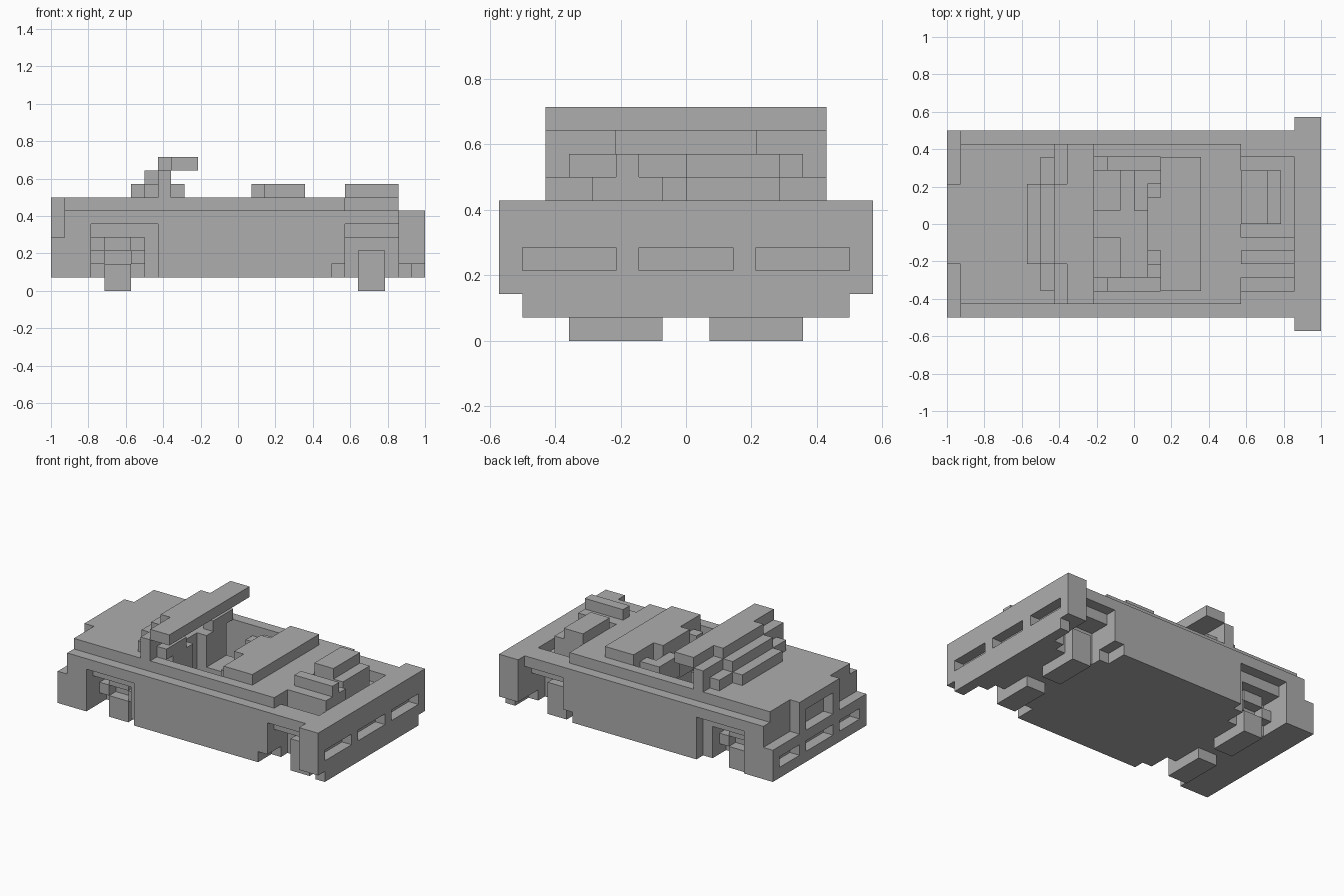
import bpy
import bmesh
from mathutils import Vector

UNIT = 1 / 14  # one building block

default_cube = bpy.data.objects.get("Cube")
if default_cube:
    bpy.data.objects.remove(default_cube, do_unlink=True)

grey = bpy.data.materials.new("plain_grey")
grey.use_nodes = True
grey_value = (0.42, 0.42, 0.42, 1)
grey.diffuse_color = grey_value
grey.node_tree.nodes["Principled BSDF"].inputs["Base Color"].default_value = grey_value


def block(xs, ys, zs):
    """All grid cells inside a box given as three ranges."""
    return {(x, y, z) for x in range(*xs) for y in range(*ys) for z in range(*zs)}


def both_sides(xs, ys, zs):
    """A box and its mirror image across the centre line."""
    return block(xs, ys, zs) | block(xs, (-ys[1], -ys[0]), zs)


def centred(xs, half_width, zs):
    return block(xs, (-half_width, half_width), zs)


def build(name, cells):
    """Skin a set of cells with flat outer faces."""
    bm = bmesh.new()
    corners = {}

    def corner(position):
        key = tuple(round(c) for c in position)
        if key not in corners:
            corners[key] = bm.verts.new(Vector(key) * UNIT)
        return corners[key]

    for cell in cells:
        for axis in range(3):
            for side in (0, 1):
                neighbour = list(cell)
                neighbour[axis] += 1 if side else -1
                if tuple(neighbour) in cells:
                    continue
                u, v = Vector(), Vector()
                u[(axis + 1) % 3] = 1
                v[(axis + 2) % 3] = 1
                start = Vector(cell)
                start[axis] += side
                loop = [start, start + u, start + u + v, start + v]
                if not side:
                    loop.reverse()
                bm.faces.new([corner(p) for p in loop])
    bmesh.ops.dissolve_limit(bm, angle_limit=0.01, verts=bm.verts, edges=bm.edges)
    mesh = bpy.data.meshes.new(name)
    bm.to_mesh(mesh)
    bm.free()
    mesh.materials.append(grey)
    part = bpy.data.objects.new(name, mesh)
    bpy.context.collection.objects.link(part)
    return part


# Lower body with raised deck
body = centred((-14, 12), 7, (1, 6)) | centred((-14, 12), 6, (6, 7))

# Rear corner steps, rear lamps and rear window
body -= both_sides((-14, -13), (3, 7), (4, 7))
body -= both_sides((-14, -13), (3, 6), (2, 3))
body -= centred((-14, -13), 2, (2, 3))
body -= centred((-14, -13), 2, (4, 6))

# Cockpit and engine bay openings
body -= centred((-5, 2), 5, (2, 7))
body -= centred((8, 12), 6, (6, 7))
body -= centred((8, 12), 5, (5, 7))

# Rear wheel wells, stepped inwards
body -= both_sides((-11, -6), (6, 7), (1, 5))
body -= both_sides((-11, -7), (4, 6), (1, 4))

# Front wheel wells, flared at the bottom
body -= both_sides((8, 12), (6, 7), (1, 5))
body -= both_sides((8, 12), (4, 6), (1, 4))
body -= both_sides((7, 13), (5, 7), (1, 2))
build("body", body)

# Front bumper with three recessed lamps
bumper = centred((12, 14), 8, (2, 6)) | centred((12, 14), 7, (1, 2))
bumper -= both_sides((12, 13), (5, 7), (1, 2))
bumper -= both_sides((13, 14), (3, 7), (3, 4))
bumper -= centred((13, 14), 2, (3, 4))
build("front_bumper", bumper)

# Wheels with cross-shaped hubs
for axle, middle in (("front", 10), ("rear", -9)):
    for side, ys in (("left", (1, 5)), ("right", (-5, -1))):
        build(f"{axle}_{side}_wheel", block((middle - 1, middle + 1), ys, (0, 2)))
    hub = both_sides((middle - 1, middle + 1), (4, 5), (2, 3))
    if axle == "rear":
        hub = both_sides((middle - 1, middle + 1), (4, 5), (3, 4))
        hub |= both_sides((middle - 2, middle + 2), (4, 5), (2, 3))
        hub -= both_sides((middle - 1, middle + 1), (4, 5), (2, 3))
    build(f"{axle}_hubs", hub)

# Roof bar, its posts and the stepped hump behind
build("roof_bar", centred((-5, -3), 6, (9, 10)) | centred((-6, -5), 3, (9, 10)))
build("roof_posts", both_sides((-6, -5), (3, 6), (7, 9)))
build("rear_hump", centred((-7, -6), 3, (7, 9))
      | both_sides((-7, -6), (3, 5), (7, 8))
      | centred((-8, -7), 3, (7, 8)))

# Seats
for side, ys in (("left", (1, 4)), ("right", (-4, -1))):
    build(f"{side}_seat", block((-5, -4), ys, (2, 7)) | block((-4, -1), ys, (2, 4)))
build("headrests", both_sides((-5, -4), (2, 5), (7, 8)))

# Dashboard, door ledges and steering wheel
build("dashboard", centred((1, 2), 5, (4, 6)) | both_sides((1, 2), (3, 4), (6, 7)))
build("door_ledges", both_sides((-2, 1), (4, 5), (4, 6)))
build("steering_wheel", block((0, 1), (1, 4), (5, 7)))

# Hood slab with rear tab
build("hood_slab", centred((2, 5), 5, (7, 8)) | centred((1, 2), 2, (6, 8)))

# Engine blocks
build("stepped_engine", block((8, 10), (0, 4), (5, 8)) | block((10, 11), (0, 4), (5, 7)))
build("ridged_engine", block((8, 12), (-4, -1), (5, 7)) | block((8, 12), (-3, -2), (7, 8)))
